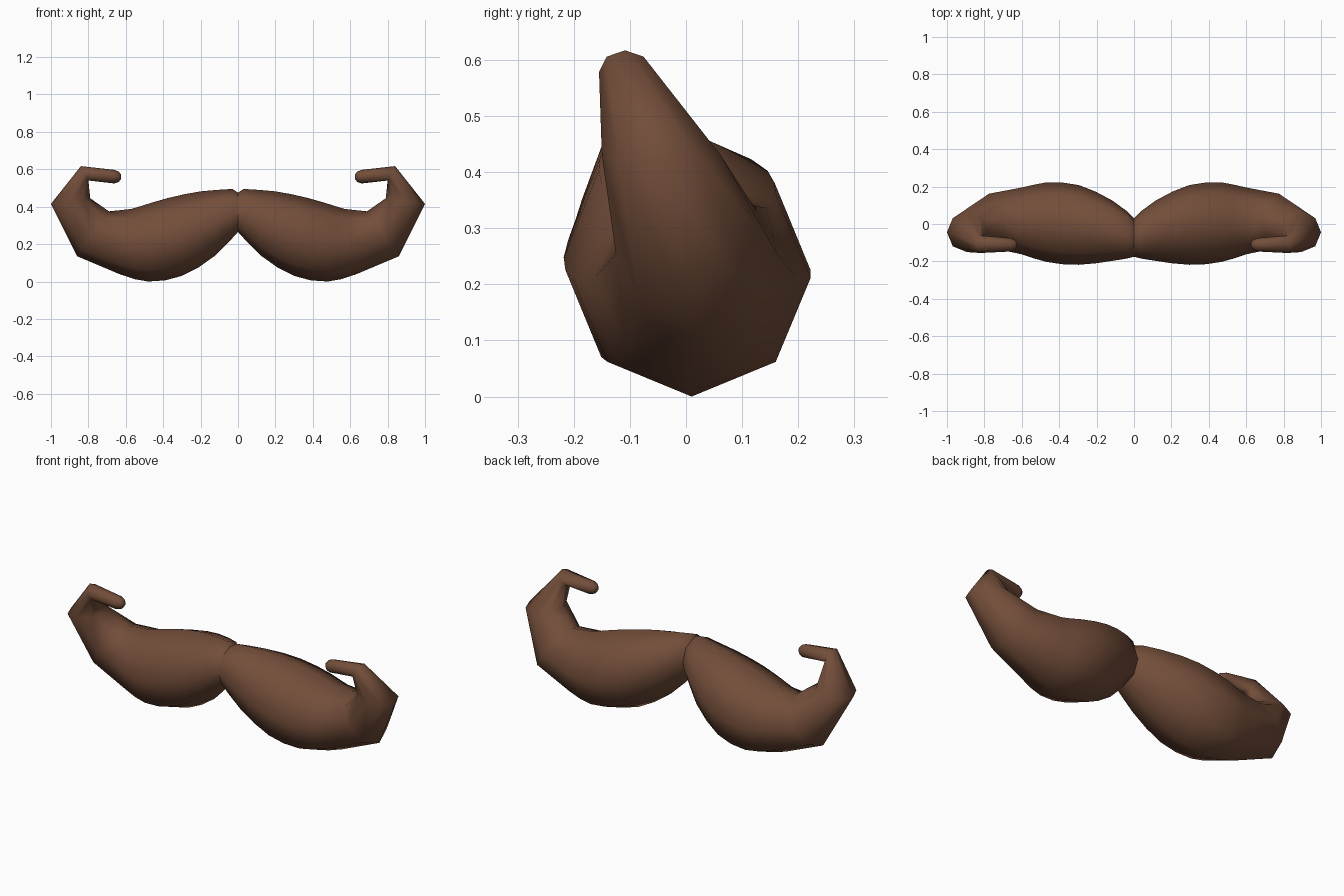
import bpy, bmesh, math

if "Cube" in bpy.data.objects:
    bpy.data.objects.remove(bpy.data.objects["Cube"])

brown = bpy.data.materials.new("warm brown")
brown.diffuse_color = (0.17, 0.075, 0.042, 1)
brown.use_nodes = True
brown.node_tree.nodes["Principled BSDF"].inputs["Base Color"].default_value = brown.diffuse_color

SIDES = 8
# cross-sections from the middle to the curled tip:
# inner (x, z), outer (x, z), front y, back y
RINGS = [
    (0.00, 0.475, 0.00, 0.265, -0.175, 0.03),
    (0.03, 0.495, 0.05, 0.210, -0.185, 0.07),
    (0.11, 0.490, 0.12, 0.140, -0.197, 0.125),
    (0.20, 0.482, 0.21, 0.076, -0.210, 0.173),
    (0.29, 0.466, 0.30, 0.030, -0.218, 0.208),
    (0.38, 0.445, 0.39, 0.006, -0.215, 0.222),
    (0.46, 0.422, 0.48, 0.000, -0.202, 0.222),
    (0.52, 0.403, 0.55, 0.012, -0.184, 0.210),
    (0.57, 0.388, 0.63, 0.038, -0.162, 0.195),
    (0.69, 0.375, 0.86, 0.135, -0.125, 0.162),
    (0.79, 0.445, 1.00, 0.415, -0.150, 0.062),
    (0.80, 0.540, 0.84, 0.617, -0.155, -0.062),
    (0.66, 0.524, 0.66, 0.597, -0.147, -0.075),
    (0.637, 0.533, 0.637, 0.587, -0.138, -0.084),
    (0.625, 0.549, 0.625, 0.573, -0.123, -0.099),
]

# one curled half, lofted through the cross-sections
bm = bmesh.new()
loops = []
for xi, zi, xo, zo, y0, y1 in RINGS:
    loop = []
    for k in range(SIDES):
        a = 2 * math.pi * k / SIDES
        c, s = math.cos(a), math.sin(a)
        loop.append(bm.verts.new((
            (xi + xo) / 2 + (xi - xo) / 2 * c,
            (y0 + y1) / 2 + (y1 - y0) / 2 * s,
            (zi + zo) / 2 + (zi - zo) / 2 * c)))
    loops.append(loop)
for a, b in zip(loops, loops[1:]):
    for k in range(SIDES):
        n = (k + 1) % SIDES
        bm.faces.new((a[k], a[n], b[n], b[k]))
bm.faces.new(loops[-1])  # tip
bmesh.ops.recalc_face_normals(bm, faces=bm.faces)
# the open middle end is unsuitable for guessing, so check the outward direction
bm.normal_update()
f = max(bm.faces, key=lambda f: f.calc_center_median().y)
if f.normal.y < 0:
    bmesh.ops.reverse_faces(bm, faces=bm.faces)
for f in bm.faces:
    f.smooth = True

mesh = bpy.data.meshes.new("moustache")
bm.to_mesh(mesh)
bm.free()
mesh.materials.append(brown)
moustache = bpy.data.objects.new("moustache", mesh)
bpy.context.collection.objects.link(moustache)

# other half
mirror = moustache.modifiers.new("other half", 'MIRROR')
mirror.use_axis = (True, False, False)
mirror.merge_threshold = 0.001

# keep the middle seam crisp
for e in mesh.edges:
    if all(abs(mesh.vertices[v].co.x) < 1e-4 for v in e.vertices):
        e.use_edge_sharp = True
